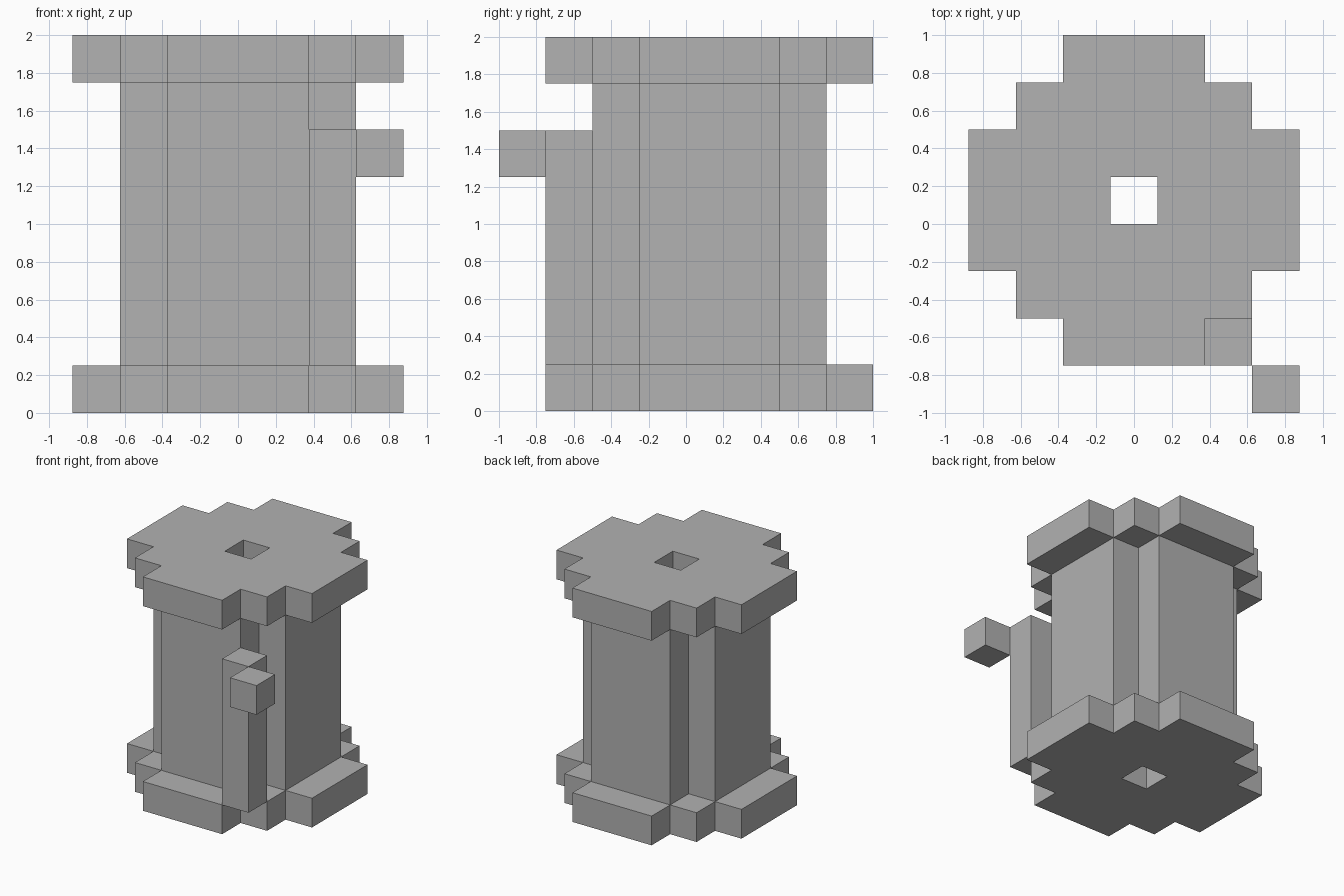
import bpy
import bmesh
import math

if "Cube" in bpy.data.objects:
    bpy.data.objects.remove(bpy.data.objects["Cube"])

U = 0.25          # side of one block
CENTRE_Y = 0.125  # axis of the spool

grey = bpy.data.materials.new("plain_grey")
grey.use_nodes = True
colour = (0.445, 0.445, 0.445, 1)
grey.diffuse_color = colour
grey.node_tree.nodes["Principled BSDF"].inputs["Base Color"].default_value = colour


def finish(name, bm):
    bmesh.ops.recalc_face_normals(bm, faces=bm.faces)
    mesh = bpy.data.meshes.new(name)
    bm.to_mesh(mesh)
    bm.free()
    mesh.materials.append(grey)
    obj = bpy.data.objects.new(name, mesh)
    bpy.context.collection.objects.link(obj)
    return obj


def stepped_disc(name, radius, reach, z0, z1):
    """Blocky disc with a square hole: cells with |i| + |j| <= reach, extruded up."""
    bm = bmesh.new()
    for i in range(-radius, radius + 1):
        for j in range(-radius, radius + 1):
            if abs(i) + abs(j) > reach or i == j == 0:
                continue
            corners = [(-.5, -.5), (.5, -.5), (.5, .5), (-.5, .5)]
            bm.faces.new([bm.verts.new(((i + a) * U, (j + b) * U + CENTRE_Y, z0))
                          for a, b in corners])
    bmesh.ops.remove_doubles(bm, verts=bm.verts, dist=0.001)
    ext = bmesh.ops.extrude_face_region(bm, geom=bm.faces[:], use_keep_orig=True)
    top = [g for g in ext["geom"] if isinstance(g, bmesh.types.BMVert)]
    bmesh.ops.translate(bm, verts=top, vec=(0, 0, z1 - z0))
    bmesh.ops.recalc_face_normals(bm, faces=bm.faces)
    bmesh.ops.dissolve_limit(bm, angle_limit=math.radians(1),
                             verts=bm.verts, edges=bm.edges)
    return finish(name, bm)


def block(name, low, high):
    bm = bmesh.new()
    bmesh.ops.create_cube(bm, size=1)
    for v in bm.verts:
        v.co = [a + (c + 0.5) * (b - a) for c, a, b in zip(v.co, low, high)]
    return finish(name, bm)


# Spool: two flanges and the wound core between them
stepped_disc("bottom_flange", 3, 4, 0, 0.25)
stepped_disc("wound_core", 2, 3, 0.25, 1.75)
stepped_disc("top_flange", 3, 4, 1.75, 2)

# Loose strand hanging at the front left corner, and its end
block("loose_strand", (0.375, -0.75, 0.25), (0.625, -0.5, 1.5))
block("strand_end", (0.625, -1, 1.25), (0.875, -0.75, 1.5))
